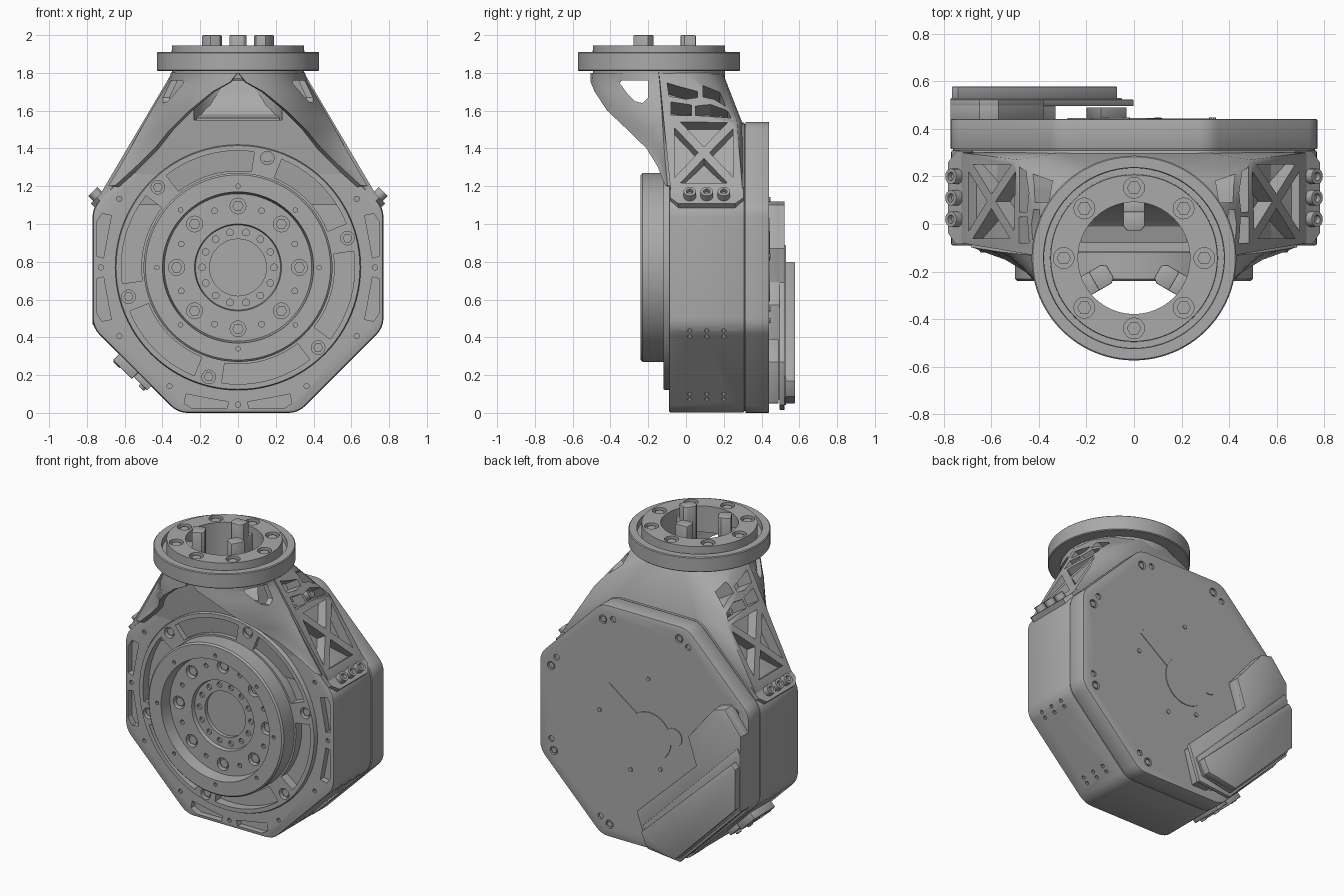
import bpy, bmesh
from math import sin, cos, pi, radians
from mathutils import Vector

if "Cube" in bpy.data.objects:
    bpy.data.objects.remove(bpy.data.objects["Cube"])

grey = bpy.data.materials.new("machined_grey")
grey.use_nodes = True
grey.diffuse_color = (0.4, 0.4, 0.4, 1)
grey.node_tree.nodes["Principled BSDF"].inputs["Base Color"].default_value = grey.diffuse_color
CZ, RY = 0.77, -0.143          # body centre height, mounting ring depth


# Frames map a drawing plane (u, v) and a depth w to space
def front(u, v, w): return Vector((u, w, v + CZ))
def up(u, v, w): return Vector((u, v + RY, w))
def side_on(u, v, w): return Vector((w, u, v))
def moved(f, du, dv): return lambda u, v, w: f(u + du, v + dv, w)


def diagonal(side, x, z):
    """Plane on a sloping body face: u along y, v along the slope, w outward."""
    k = 0.5 ** 0.5
    d = 1 if z > CZ else -1
    return lambda u, v, w: Vector((side * (x + k * (v + w)), u, z + d * k * (w - v)))


def leg_face(side):
    return lambda u, v, w: Vector((side * (0.35 + (1.77 - v) * 0.617 + w * 0.85), u, v + w * 0.52))


def polar(r, deg): return r * cos(radians(deg)), r * sin(radians(deg))


def prism(bm, pts, lo, hi, f):
    a = [bm.verts.new(f(u, v, lo)) for u, v in pts]
    b = [bm.verts.new(f(u, v, hi)) for u, v in pts]
    bm.faces.new(a)
    bm.faces.new(b)
    for i in range(len(a)):
        j = (i + 1) % len(a)
        bm.faces.new((a[i], a[j], b[j], b[i]))


def lathe(bm, profile, f, n=64, tube=False):
    rings = [[bm.verts.new(f(*polar(r, 360 * i / n), h)) for i in range(n)] for r, h in profile]
    pairs = list(zip(rings, rings[1:])) + ([(rings[-1], rings[0])] if tube else [])
    for a, b in pairs:
        for i in range(n):
            j = (i + 1) % n
            bm.faces.new((a[i], a[j], b[j], b[i]))
    if not tube:
        bm.faces.new(rings[0])
        bm.faces.new(rings[-1])


def disc(bm, r, lo, hi, f, n=16): lathe(bm, [(r, lo), (r, hi)], f, n)


def make(name, bm):
    bmesh.ops.recalc_face_normals(bm, faces=bm.faces)
    me = bpy.data.meshes.new(name)
    bm.to_mesh(me)
    bm.free()
    me.materials.append(grey)
    ob = bpy.data.objects.new(name, me)
    bpy.context.scene.collection.objects.link(ob)
    return ob


def finish(ob, cutter=None, bevel=0, shell=0):
    """Apply edge bevel, wall thickness and cuts, then shade smooth with sharp edges."""
    if shell:
        ob.modifiers.new("shell", "SOLIDIFY").thickness = shell
        ob.modifiers["shell"].offset = 0
    if bevel:
        m = ob.modifiers.new("bevel", "BEVEL")
        m.width, m.segments, m.angle_limit = bevel, 2, radians(50)
    if cutter:
        m = ob.modifiers.new("cut", "BOOLEAN")
        m.operation, m.solver, m.object = "DIFFERENCE", "EXACT", cutter
    me = bpy.data.meshes.new_from_object(ob.evaluated_get(bpy.context.evaluated_depsgraph_get()))
    ob.modifiers.clear()
    ob.data = me
    if cutter:
        bpy.data.objects.remove(cutter)
    bpy.ops.object.select_all(action="DESELECT")
    ob.select_set(True)
    bpy.context.view_layer.objects.active = ob
    bpy.ops.object.shade_smooth_by_angle(angle=radians(28))


def octagon(a, r):
    pts = []
    for k in range(8):
        cx, cy = polar((a - r) / cos(pi / 8), 22.5 + 45 * k)
        for i in range(5):
            dx, dy = polar(r, 45 * k + 45 * i / 4)
            pts.append((cx + dx, cy + dy))
    return pts


# Front housing with bore, rim pockets and screw holes
bm = bmesh.new()
prism(bm, octagon(0.768, 0.13), -0.09, 0.31, front)
housing = make("front_housing", bm)
cut = bmesh.new()
disc(cut, 0.62, -0.2, -0.03, front, 64)
pocket = [(.05, .712), (.06, .748), (.24, .748), (.285, .72), (.275, .67), (.2, .685)]
for k in range(4):
    c, s = round(cos(k * pi / 2)), round(sin(k * pi / 2))
    for m in (-1, 1):
        prism(cut, [(m * t * c - d * s, m * t * s + d * c) for t, d in pocket], -0.2, -0.05, front)
for k in range(12):
    disc(cut, 0.014, -0.2, -0.06, moved(front, *polar(0.726, 30 * k)), 10)
for row in (-0.22, -0.18, 0.25, 0.29):
    for y in (0.02, 0.11, 0.2):
        disc(cut, 0.012, -0.03, 0.1, moved(diagonal(1, 0.545, 0.225), y, row), 10)
finish(housing, make("housing_cutter", cut), bevel=0.008)

# Back housing, seam and corner screws
bm = bmesh.new()
prism(bm, octagon(0.77, 0.12), 0.314, 0.44, front)
back = make("back_housing", bm)
cut = bmesh.new()
screws = bmesh.new()
for k in range(8):
    a = 22.5 + 45 * k
    disc(cut, 0.028, 0.425, 0.6, moved(front, *polar(0.735, a - 2)), 12)
    disc(cut, 0.02, 0.425, 0.6, moved(front, *polar(0.725, a + 4)), 10)
    disc(screws, 0.02, 0.42, 0.436, moved(front, *polar(0.735, a - 2)), 6)
finish(back, make("back_cutter", cut), bevel=0.004)
finish(make("back_screws", screws))
bm = bmesh.new()
prism(bm, octagon(0.76, 0.12), 0.28, 0.34, front)
finish(make("housing_seam", bm))

# Thin raised plates on the back
bm = bmesh.new()
hub = moved(front, -0.04, -0.02)
disc(bm, 0.16, 0.43, 0.445, hub, 32)
prism(bm, [(0.3, 0.28), (0.36, 0.21), (0.1, 0.02), (0.04, 0.09)], 0.43, 0.4435, hub)
disc(bm, 0.06, 0.43, 0.445, moved(front, -0.22, 0.02), 20)
for x, z in ((0.33, 0.06), (-0.03, 0.36), (0.1, -0.28), (-0.12, -0.22)):
    disc(bm, 0.014, 0.43, 0.447, moved(front, x, z), 10)
finish(make("back_plates", bm))

# Output disc with curved pockets, stepped hub and screw holes
bm = bmesh.new()
lathe(bm, [(.15, -.11), (.15, -.135), (.225, -.135), (.23, -.16), (.39, -.16), (.4, -.24), (.49, -.24),
           (.5, -.23), (.5, -.12), (.645, -.12), (.65, -.11), (.65, -.03)], front, 96)
output = make("output_disc", bm)
cut = bmesh.new()
screws = bmesh.new()
for k in range(6):
    a = 15 + 60 * k
    arc = [polar(0.512, a + 7 + 46 * i / 10) for i in range(11)]
    arc += [polar(0.618, a + 53 - 46 * i / 10) for i in range(11)]
    prism(cut, arc, -0.3, -0.06, front)
    disc(cut, 0.036, -0.3, -0.085, moved(front, *polar(0.6, a)))
    disc(screws, 0.026, -0.08, -0.105, moved(front, *polar(0.6, a)), 6)
for k in range(8):
    disc(cut, 0.042, -0.3, -0.125, moved(front, *polar(0.325, 45 * k)))
    disc(screws, 0.03, -0.12, -0.147, moved(front, *polar(0.325, 45 * k)), 6)
    disc(cut, 0.015, -0.3, -0.13, moved(front, *polar(0.325, 45 * k + 22.5)), 10)
    disc(cut, 0.012, -0.3, -0.21, moved(front, *polar(0.43, 45 * k)), 10)
for k in range(14):
    disc(cut, 0.018, -0.3, -0.115, moved(front, *polar(0.19, 360 * k / 14)), 10)
finish(output, make("output_cutter", cut))
finish(make("output_screws", screws))

# Mounting ring with groove and bolts
bm = bmesh.new()
lathe(bm, [(.235, 1.77), (.35, 1.77), (.35, 1.81), (.425, 1.81), (.43, 1.815), (.43, 1.905), (.425, 1.91),
           (.38, 1.91), (.378, 1.87), (.352, 1.87), (.35, 1.945), (.235, 1.945)], up, 96, tube=True)
ring = make("mounting_ring", bm)
cut = bmesh.new()
screws = bmesh.new()
for k in range(8):
    disc(cut, 0.044, 1.915, 2.2, moved(up, *polar(0.295, 45 * k)))
    disc(screws, 0.03, 1.9, 1.935, moved(up, *polar(0.295, 45 * k)), 6)
finish(ring, make("ring_cutter", cut))
finish(make("ring_screws", screws))

# Three locating posts inside the ring
bm = bmesh.new()
for a in (90, 210, 330):
    c, s = cos(radians(a)), sin(radians(a))
    def turn(u, v, w): return up(u * c - v * s, u * s + v * c, w)
    prism(bm, [(.115, -.03), (.135, -.045), (.195, -.045), (.195, .045), (.135, .045), (.115, .03)], 1.76, 2.0, turn)
    prism(bm, [(.19, -.045), (.25, -.045), (.25, .045), (.19, .045)], 1.775, 1.9, turn)
finish(make("locating_posts", bm), bevel=0.005)

# Bracket trunk: hull from the ring down to the sloping body faces
bm = bmesh.new()
for s in (-1, 1):
    for x, y, z in ((.35, -.143, 1.8), (.33, 0, 1.8), (.25, .11, 1.8), (.1, .195, 1.8), (.49, -.11, 1.545),
                    (.49, .27, 1.545), (.3, .3, 1.53), (.725, -.08, 1.165), (.725, .3, 1.165),
                    (.735, -.07, 1.1), (.735, .29, 1.1)):
        bm.verts.new((s * x, y, z))
bmesh.ops.convex_hull(bm, input=bm.verts)
trunk = make("bracket_trunk", bm)
cut = bmesh.new()
disc(cut, 0.235, 1.55, 2.2, up, 64)
truss = [[(-.03, 1.535), (.22, 1.535), (.095, 1.405)], [(-.03, 1.215), (.22, 1.215), (.095, 1.345)],
         [(-.06, 1.245), (-.06, 1.505), (.065, 1.375)], [(.25, 1.245), (.25, 1.505), (.125, 1.375)]]
slots = [([(-.1, 1.74), (-.09, 1.67), (.0, 1.655), (.06, 1.665), (.06, 1.7), (-.03, 1.72)], -0.1),
         ([(-.08, 1.64), (-.08, 1.57), (.03, 1.57), (.03, 1.625)], -0.11),
         ([(.05, 1.62), (.05, 1.57), (.24, 1.56), (.22, 1.6), (.13, 1.63)], -0.11),
         ([(.09, 1.74), (.09, 1.67), (.15, 1.66), (.21, 1.63), (.18, 1.72)], -0.17)]
for s in (-1, 1):
    for pts in truss:
        prism(cut, pts, -0.065, 0.2, leg_face(s))
    for pts, depth in slots:
        prism(cut, pts, depth, 0.2, leg_face(s))
finish(trunk, make("trunk_cutter", cut))

# Curved saddle filling the back of the bracket bore
bm = bmesh.new()
prism(bm, [(.1, 1.54), (-.08, 1.54), (-.08, 1.56), (-.01, 1.58), (.04, 1.63), (.07, 1.7), (.085, 1.77), (.1, 1.77)],
      -0.22, 0.22, side_on)
finish(make("bracket_saddle", bm))

# Front wings sweeping from the ring to the legs, each with a window
rows = [(1.8, 0, -.49), (1.75, .04, -.49), (1.7, .13, -.47), (1.6, .25, -.405), (1.5, .35, -.3),
        (1.4, .43, -.2), (1.3, .53, -.14), (1.2, .64, -.1)]
window = [(-.35, 1.745), (-.34, 1.76), (-.2, 1.76), (-.2, 1.67), (-.23, 1.64), (-.27, 1.65), (-.31, 1.69)]
for s, name in ((1, "left_wing"), (-1, "right_wing")):
    bm = bmesh.new()
    grid = []
    for z, ix, iy in rows:
        ox, oy = 0.34 + max(0, 1.77 - z) * 0.6, -0.143 + (1.8 - z) * 0.1
        bulge = max(-0.35, (z - 1.5) / 0.3)    # rounded under the ring, hollow at the leg
        line = []
        for i in range(9):
            f = i / 8
            across = f + bulge * (sin(f * pi / 2) - f)
            back_by = f + bulge * (1 - cos(f * pi / 2) - f)
            line.append(bm.verts.new((s * (ix + (ox - ix) * across), iy + (oy - iy) * back_by, z)))
        grid.append(line)
    for a, b in zip(grid, grid[1:]):
        for i in range(8):
            bm.faces.new((a[i], a[i + 1], b[i + 1], b[i]))
    wing = make(name, bm)
    cut = bmesh.new()
    prism(cut, window, -0.7, 0.7, side_on)
    finish(wing, make("window_cutter", cut), shell=0.03)

# Leg feet and their cap screws, with a second row behind the upper slots
for s, name in ((1, "left_foot"), (-1, "right_foot")):
    f = diagonal(s, 0.72, 1.14)
    bm = bmesh.new()
    prism(bm, [(-.085, -.06), (.305, -.06), (.305, .02), (.26, .065), (-.04, .065), (-.085, .02)], -0.02, 0.02, f)
    for y in (0.02, 0.11, 0.2):
        lathe(bm, [(.033, 0), (.033, .058), (.018, .058), (.018, .035)], moved(f, y, 0.012), 16)
        lathe(bm, [(.028, -.05), (.028, .04), (.016, .04), (.016, .02)], moved(diagonal(s, .37, 1.53), y, 0), 16)
    finish(make(name, bm))

# Electronics cover on the back: spacer block, thin plate and stepped lid
bm = bmesh.new()
prism(bm, [(-.77, -.3), (-.77, .2), (-.65, .35), (-.57, .33), (-.38, .1), (-.44, -.08), (-.33, -.2),
           (-.38, -.7)], 0.43, 0.5, front)
prism(bm, [(-.14, -.38), (-.03, -.5), (-.09, -.72), (-.2, -.72)], 0.43, 0.49, front)
finish(make("cover_spacers", bm), bevel=0.004)
bm = bmesh.new()
prism(bm, [(-.77, -.3), (-.77, .2), (-.65, .35), (-.57, .33), (-.38, .1), (-.44, -.08), (0, -.5),
           (-.08, -.73), (-.32, -.755)], 0.495, 0.522, front)
finish(make("cover_plate", bm), bevel=0.004)
bm = bmesh.new()
prism(bm, [(-.77, -.28), (-.77, .08), (-.75, .12), (-.05, -.58), (-.1, -.69), (-.32, -.73)], 0.515, 0.53, front)
lid_top = [(-.765, -.27), (-.765, .0), (-.74, .03), (-.07, -.6), (-.11, -.685), (-.32, -.72)]
prism(bm, lid_top, 0.525, 0.577, front)
finish(make("cover_lid", bm), bevel=0.004)

# Side connectors on the lower sloping face
bm = bmesh.new()
f = diagonal(-1, 0.545, 0.225)
for lo, hi, w in ((-.12, -.02, .03), (-.02, .12, .045)):
    prism(bm, [(0, lo), (.22, lo), (.22, hi), (0, hi)], -0.02, w, f)
for y in (0.05, 0.17):
    disc(bm, 0.025, 0, 0.05, moved(f, y, 0.09), 12)
    disc(bm, 0.02, 0, 0.045, moved(f, y, -0.09), 12)
finish(make("side_connectors", bm), bevel=0.006)
